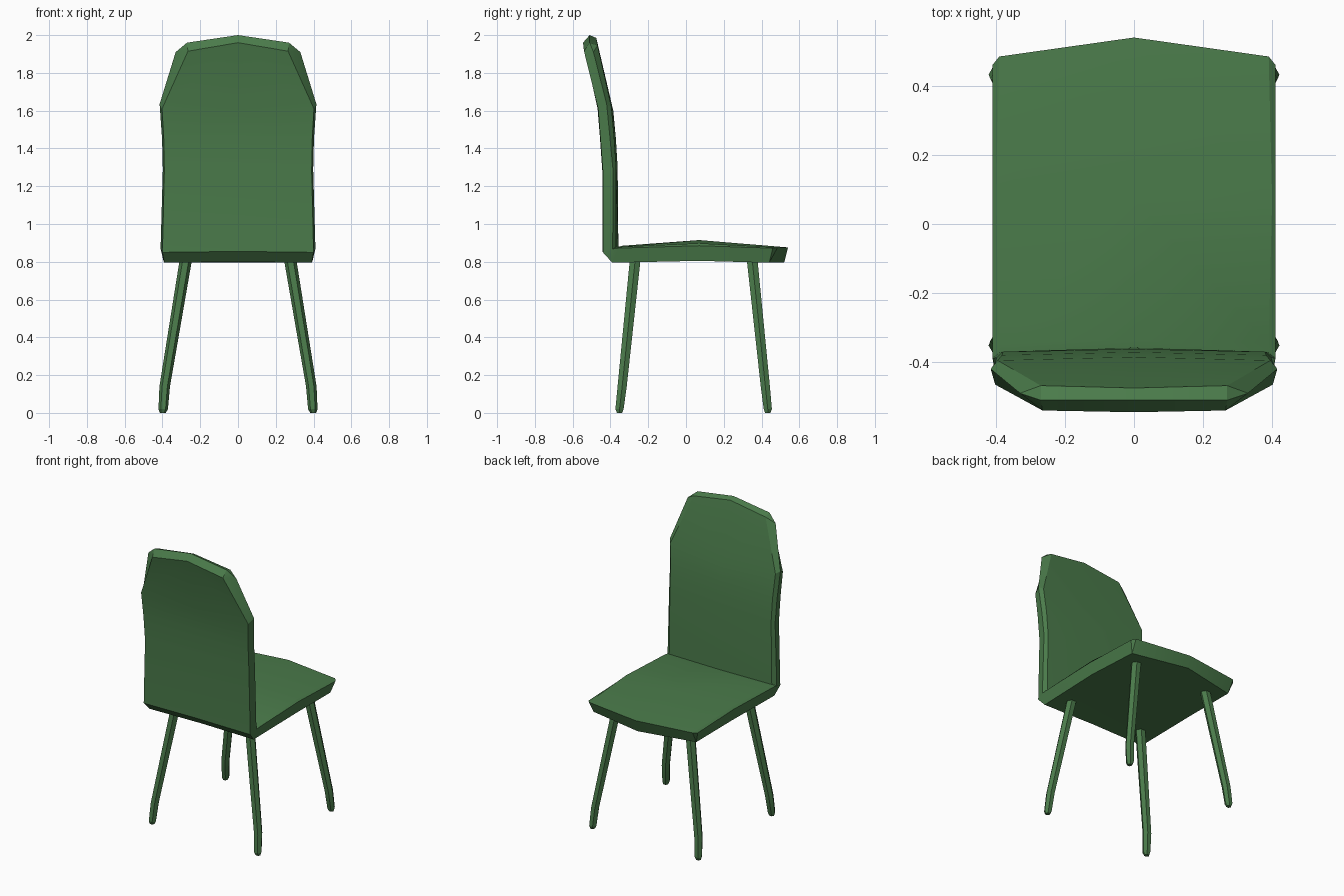
import bpy, bmesh, math

if "Cube" in bpy.data.objects:
    bpy.data.objects.remove(bpy.data.objects["Cube"])

green = bpy.data.materials.new("green")
green.diffuse_color = (0.07, 0.2, 0.07, 1)
green.use_nodes = True
green.node_tree.nodes["Principled BSDF"].inputs["Base Color"].default_value = green.diffuse_color


def finish(bm, name):
    bmesh.ops.recalc_face_normals(bm, faces=bm.faces[:])
    mesh = bpy.data.meshes.new(name)
    bm.to_mesh(mesh)
    bm.free()
    mesh.materials.append(green)
    ob = bpy.data.objects.new(name, mesh)
    bpy.context.collection.objects.link(ob)
    bpy.ops.object.select_all(action='DESELECT')
    ob.select_set(True)
    bpy.context.view_layer.objects.active = ob
    bpy.ops.object.shade_smooth_by_angle(angle=math.radians(22))


# Shell: half cross-sections from the backrest top down and along the seat.
# Each: outer centre (y, z), outer edge, rim, inner edge (x, y, z), inner centre (y, z)
sections = [
    ((-.545, 1.96), (.265, -.54, 1.915), (.33, -.49, 1.91), (.27, -.468, 1.945), (-.475, 1.985)),
    ((-.468, 1.61), (.402, -.465, 1.61), (.415, -.42, 1.635), (.395, -.395, 1.62), (-.385, 1.60)),
    ((-.455, 1.45), (.393, -.453, 1.45), (.402, -.402, 1.45), (.383, -.38, 1.45), (-.371, 1.45)),
    ((-.443, 1.28), (.39, -.44, 1.28), (.398, -.387, 1.29), (.38, -.37, 1.30), (-.362, 1.30)),
    ((-.443, .855), (.40, -.44, .85), (.41, -.388, .868), (.385, -.37, .877), (-.358, .88)),
    ((-.39, .80), (.39, -.39, .795), (.41, -.36, .872), (.39, -.345, .879), (-.335, .885)),
    ((.07, .805), (.395, .07, .805), (.41, .07, .885), (.40, .07, .898), (.07, .915)),
    ((.52, .797), (.385, .44, .795), (.41, .46, .872), (.39, .485, .876), (.54, .876)),
]
bm = bmesh.new()
rows = [[bm.verts.new(p) for p in ((0, *a), b, c, d, (0, *e))]
        for a, b, c, d, e in sections]
for r, s in zip(rows, rows[1:]):
    for i in range(4):
        bm.faces.new((r[i], r[i + 1], s[i + 1], s[i]))
# chamfered top rim
co, eo, rim, ei, ci = rows[0]
r0, r1 = bm.verts.new((0, -.51, 2)), bm.verts.new((.27, -.51, 1.96))
for f in ((co, eo, r1, r0), (eo, rim, r1), (rim, ei, r1), (r0, r1, ei, ci)):
    bm.faces.new(f)
# front edge of the seat
co, eo, rim, ei, ci = rows[-1]
for f in ((co, eo, ei, ci), (eo, rim, ei)):
    bm.faces.new(f)
bmesh.ops.mirror(bm, geom=bm.verts[:] + bm.edges[:] + bm.faces[:],
                 axis='X', merge_dist=.0005)
finish(bm, "seat_and_backrest")


# Splayed legs: six-sided, tapering, with a small chamfer at the foot
def leg(name, sx, ys):
    stations = [(.268, ys[0], .86, .033), (.388, ys[1], .14, .028),
                (.396, ys[2], .02, .025), (.398, ys[2], 0, .016)]
    bm = bmesh.new()
    rings = [[bm.verts.new((sx * x + r * math.cos(k * math.pi / 3),
                            y + r * math.sin(k * math.pi / 3), z)) for k in range(6)]
             for x, y, z, r in stations]
    for a, b in zip(rings, rings[1:]):
        for k in range(6):
            bm.faces.new((a[k], a[k - 1], b[k - 1], b[k]))
    bm.faces.new(rings[0])
    bm.faces.new(rings[-1])
    finish(bm, name)


for side, sx in (("left", -1), ("right", 1)):
    leg(f"backrest_leg_{side}", sx, (-.264, -.338, -.352))
    leg(f"seat_edge_leg_{side}", sx, (.345, .42, .433))
